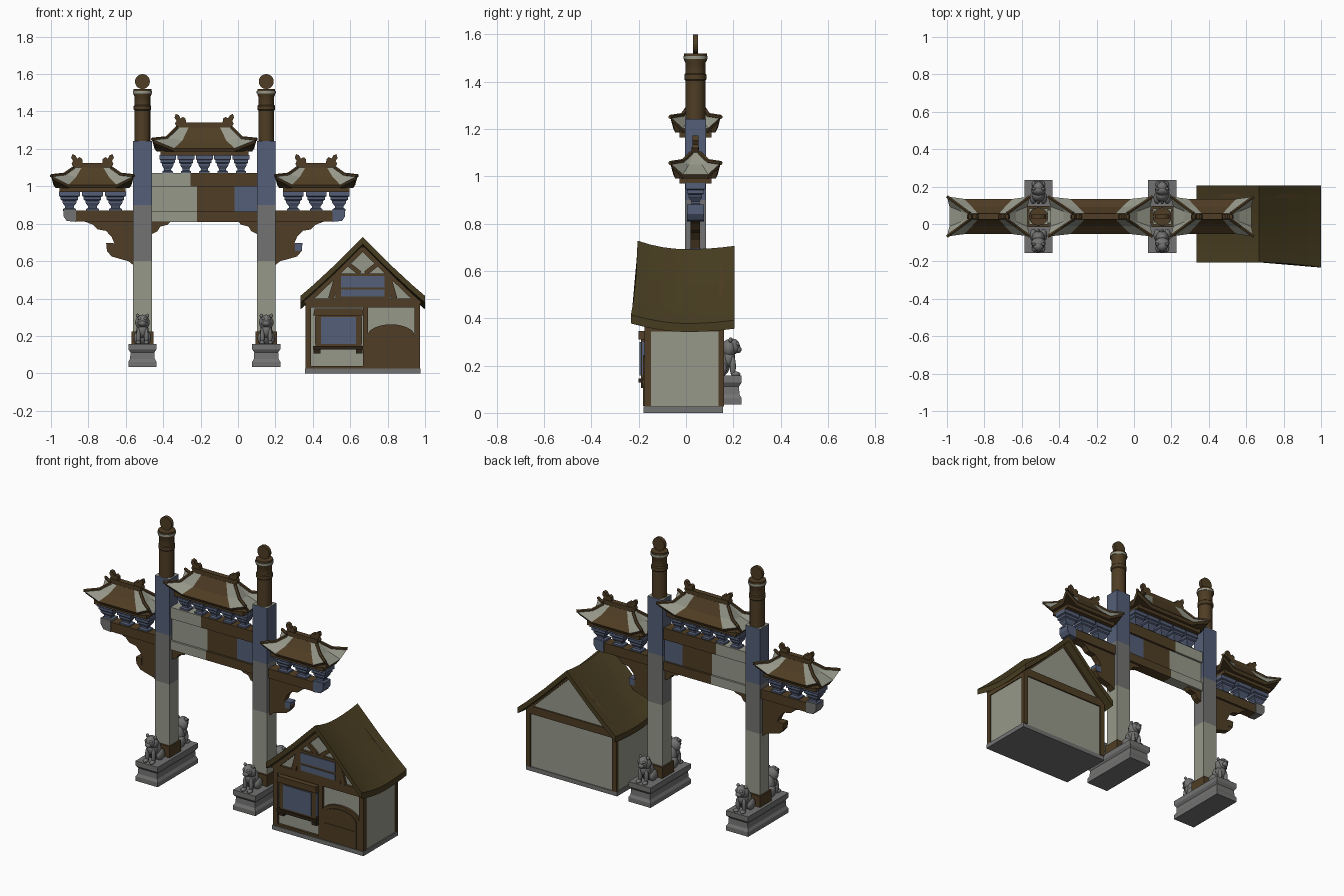
import bpy, bmesh, math
from mathutils import Vector, Matrix

if "Cube" in bpy.data.objects:
    bpy.data.objects.remove(bpy.data.objects["Cube"])

def material(name, r, g, b):
    m = bpy.data.materials.new(name)
    m.diffuse_color = (r, g, b, 1)
    m.use_nodes = True
    m.node_tree.nodes["Principled BSDF"].inputs["Base Color"].default_value = m.diffuse_color
    return m

BROWN = material("dark brown timber", 0.078, 0.047, 0.018)
ROOF = material("olive brown shingle", 0.064, 0.046, 0.015)
LIGHT = material("pale plaster", 0.31, 0.315, 0.255)
BLUE = material("slate blue", 0.088, 0.112, 0.185)
GREY = material("stone grey", 0.17, 0.17, 0.168)
DARK = material("near black timber", 0.025, 0.016, 0.008)

def finish(name, bm, mats, smooth=None):
    bmesh.ops.recalc_face_normals(bm, faces=bm.faces[:])
    me = bpy.data.meshes.new(name)
    bm.to_mesh(me)
    bm.free()
    for m in mats:
        me.materials.append(m)
    if smooth:
        me.polygons.foreach_set("use_smooth", [True] * len(me.polygons))
        me.set_sharp_from_angle(angle=math.radians(smooth))
    ob = bpy.data.objects.new(name, me)
    bpy.context.collection.objects.link(ob)
    return ob

def loft(name, rings, mats, rule=None, smooth=None):
    """Skin a list of closed rings; rule(band, segment) picks the material."""
    bm = bmesh.new()
    vs = [[bm.verts.new(p) for p in r] for r in rings]
    n = len(rings[0])
    for i in range(len(vs) - 1):
        for j in range(n):
            k = (j + 1) % n
            f = bm.faces.new((vs[i][j], vs[i][k], vs[i + 1][k], vs[i + 1][j]))
            f.material_index = rule(i, j) if rule else 0
    bm.faces.new(vs[0])
    bm.faces.new(vs[-1])
    return finish(name, bm, mats, smooth)

def rect(cx, cy, hx, hy, z):
    return [(cx - hx, cy - hy, z), (cx + hx, cy - hy, z), (cx + hx, cy + hy, z), (cx - hx, cy + hy, z)]

def box(name, x0, x1, y0, y1, z0, z1, mat):
    c = ((x0 + x1) / 2, (y0 + y1) / 2, abs(x1 - x0) / 2, abs(y1 - y0) / 2)
    return loft(name, [rect(*c, z0), rect(*c, z1)], [mat])

def prism(name, pts, y0, y1, mat):
    return loft(name, [[(x, y, z) for x, z in pts] for y in (y0, y1)], [mat])

def strip(name, a, b, w, y0, y1, mat):
    """Flat timber between two points in the front plane."""
    d = Vector((b[0] - a[0], b[1] - a[1])).normalized() * w / 2
    n = (-d.y, d.x)
    prism(name, [(a[0] + n[0], a[1] + n[1]), (b[0] + n[0], b[1] + n[1]),
                 (b[0] - n[0], b[1] - n[1]), (a[0] - n[0], a[1] - n[1])], y0, y1, mat)

def lathe(name, cx, cy, prof, mat, n=20):
    loft(name, [[(cx + r * math.cos(2 * math.pi * i / n), cy + r * math.sin(2 * math.pi * i / n), z)
                 for i in range(n)] for r, z in prof], [mat], smooth=35)

def bar(name, a, b, r, mat):
    a, b = Vector(a), Vector(b)
    bm = bmesh.new()
    M = Matrix.Translation((a + b) / 2) @ (b - a).to_track_quat('Z', 'Y').to_matrix().to_4x4()
    bmesh.ops.create_cone(bm, cap_ends=True, segments=6, radius1=r, radius2=r, depth=(b - a).length, matrix=M)
    finish(name, bm, [mat])

GX, GY = -0.18, 0.04          # gate centre

# Guardian lions: mirrored ellipsoids, facing outward
def lion(name, cx, s):
    bm = bmesh.new()
    def ell(x, y, z, rx, ry, rz, both=False):
        for m in ((1, -1) if both else (1,)):
            M = Matrix.Translation((cx + m * x, GY + s * y, z)) @ Matrix.Diagonal((rx, ry, rz, 1))
            bmesh.ops.create_uvsphere(bm, u_segments=14, v_segments=9, radius=1, matrix=M)
    ell(.027, .10, .188, .020, .034, .034, True)     # haunches
    ell(0, .112, .215, .035, .036, .06)              # body
    ell(0, .138, .232, .033, .03, .042)              # chest
    ell(0, .142, .272, .040, .030, .040)             # mane
    ell(0, .158, .28, .030, .03, .034)               # head
    ell(0, .180, .268, .019, .015, .015)             # muzzle
    ell(.014, .176, .291, .011, .010, .008, True)    # brows
    ell(.026, .148, .308, .010, .008, .011, True)    # ears
    ell(.021, .158, .197, .012, .013, .044, True)    # front legs
    ell(.022, .170, .164, .014, .020, .011, True)    # paws
    ell(0, .078, .215, .010, .012, .035)             # tail
    finish(name, bm, [GREY], smooth=60)

# Gate pillars with stone bases, round brown tops and flat discs
for side, s in (("left", -1), ("right", 1)):
    cx = GX + s * 0.331
    base = [(.075, .195, .035), (.075, .195, .062), (.066, .186, .078),
            (.064, .184, .112), (.075, .195, .128), (.075, .195, .157)]
    loft(side + "_pillar_base", [rect(cx, GY, *b) for b in base], [GREY])
    box(side + "_pillar_foot", cx - .058, cx + .058, GY - .056, GY + .056, .157, .225, BROWN)
    loft(side + "_pillar", [rect(cx, GY, .05, .044, z) for z in (.225, .60, .90, 1.243)],
         [LIGHT, GREY, BLUE], lambda i, j: i)
    lathe(side + "_pillar_top", cx, GY, [(.042, 1.243), (.042, 1.405), (.047, 1.41), (.047, 1.43), (.042, 1.435),
          (.042, 1.48), (.048, 1.49), (.048, 1.52)], BROWN)
    lathe(side + "_pillar_ring", cx, GY, [(.051, 1.497), (.051, 1.509)], LIGHT)
    prism(side + "_finial_disc", [(cx + .04 * math.cos(a * math.pi / 10), 1.56 + .04 * math.sin(a * math.pi / 10))
                                  for a in range(20)], GY - .011, GY + .011, BROWN)
    lion(side + "_front_lion", cx, -1)
    lion(side + "_back_lion", cx, 1)

# Middle beams and panel, painted in sections
def painted(name, hy, z0, z1, parts):
    for k, (x0, x1, m) in enumerate(parts):
        box(f"{name}_{k + 1}", x0, x1, GY - hy, GY + hy, z0, z1, m)
painted("upper_beam", .034, 1.0, 1.07, [(-.465, -.255, LIGHT), (-.255, .105, BROWN)])
painted("middle_panel", .022, .865, 1.0, [(-.465, -.22, LIGHT), (-.22, -.02, BROWN), (-.02, .105, BLUE)])
painted("lower_beam", .034, .81, .865, [(-.465, -.22, LIGHT), (-.22, .105, BROWN)])

# Hipped roof with upturned corners, hip ribs, ridge and curled ridge ends
OUT = [(-1, -1), (-.58, -1), (.58, -1), (1, -1), (1, -.5), (1, .5),
       (1, 1), (.58, 1), (-.58, 1), (-1, 1), (-1, .5), (-1, -.5)]
def eave_ring(cx, hx, hy, z, lift):
    pts = []
    for u, v in OUT:
        corner = abs(u) == 1 and abs(v) == 1
        pull = 0 if lift == 0 or corner else min(lift * .3, .013)
        x = u * hx - (math.copysign(pull, u) if abs(u) == 1 else 0)
        y = v * hy - (math.copysign(pull, v) if abs(v) == 1 else 0)
        pts.append((cx + x, GY + y, z + (lift if corner else 0)))
    return pts

def hip_roof(name, cx, hx, top, z, h):
    rings = [eave_ring(cx, hx - .012, .098, z, .045), eave_ring(cx, hx, .107, z + .018, .048),
             eave_ring(cx, top + (hx - top) * .42, .055, z + .06, .014), eave_ring(cx, top, .017, z + h, 0)]
    loft(name + "_tiles", rings, [BROWN, LIGHT], lambda i, j: 0 if i == 0 or j in (1, 7) else 1)
    for c in (0, 3, 6, 9):
        for i in (1, 2):
            bar(f"{name}_hip_rib", rings[i][c], rings[i + 1][c], .009, BROWN)
    box(name + "_ridge", cx - top, cx + top, GY - .016, GY + .016, z + h - .01, z + h + .025, BROWN)
    curl = [(-.05, 0), (.0, 0), (.012, .02), (.004, .035), (.014, .052), (.008, .072),
            (-.008, .066), (-.018, .048), (-.032, .056), (-.045, .046)]
    for s in (-1, 1):
        prism(name + "_ridge_curl", [(cx + s * (top + d), z + h + dz) for d, dz in curl], GY - .012, GY + .012, BROWN)
    box(name + "_soffit", cx - hx + .045, cx + hx - .045, GY - .068, GY + .068, z - .02, z + .012, BROWN)

# Cup-shaped brackets carrying the roofs
def cups(name, xs, w, z0, z1):
    prof = [(.62, 0), (.62, .1), (.42, .16), (.42, .24), (.68, .42), (.68, .52), (.85, .58), (.85, .72), (1, .76), (1, 1)]
    for x in xs:
        loft(name, [rect(x, GY, w * a, .042 * a, z0 + (z1 - z0) * t) for a, t in prof], [BLUE])

hip_roof("middle_roof", GX, .28, .145, 1.185, .13)
cups("middle_roof_cup", [GX + .098 * k for k in range(-2, 3)], .045, 1.07, 1.168)
for side, s in (("left", -1), ("right", 1)):
    cx = GX + s * .598
    hip_roof(side + "_roof", cx, .222, .10, .99, .11)
    cups(side + "_roof_cup", [cx - .123, cx, cx + .123], .055, .868, .972)
    X = lambda d: GX + s * (.381 + d)
    # side beam, its end cap and the stepped scroll bracket below
    box(side + "_side_beam", X(0), X(.305), GY - .033, GY + .033, .812, .87, BROWN)
    prism(side + "_beam_end", [(X(.305), .81), (X(.355), .815), (X(.372), .84), (X(.372), .88), (X(.305), .88)],
          GY - .036, GY + .036, BLUE if s > 0 else GREY)
    scroll = [(0, .58), (.025, .60), (.07, .612), (.115, .625), (.14, .655), (.143, .695), (.10, .695),
              (.115, .73), (.145, .762), (.19, .77), (.215, .795), (.26, .812), (0, .812)]
    prism(side + "_scroll_bracket", [(X(d), z) for d, z in scroll], GY - .02, GY + .02, BROWN)
    prism(side + "_scroll_tip", [(X(.105), .655), (X(.139), .655), (X(.144), .696), (X(.105), .696)],
          GY - .023, GY + .023, BLUE if s > 0 else BROWN)
    Y = lambda d: GX + s * (.281 - d)
    prism(side + "_inner_bracket", [(Y(0), .745), (Y(.03), .76), (Y(.045), .785), (Y(.085), .795), (Y(.10), .812), (Y(0), .812)],
          GY - .02, GY + .02, BROWN)

# House shell
HX, YF, YB = .667, -.162, .152
box("house_plinth", .358, .976, -.18, .156, 0, .026, GREY)
prism("house_walls", [(HX - .302, .026), (HX + .302, .026), (HX + .302, .37), (HX, .66), (HX - .302, .37)], YF, YB, LIGHT)

# Sagging shingle roof
half = [(.333, .378), (.27, .432), (.15, .543)]
prof = [(-d, z) for d, z in half] + [(0, .692)] + [(d, z) for d, z in half[::-1]]
rings = []
for k in range(9):
    t = k / 4 - 1
    sag = t * t * (.036 if t < 0 else .014)
    y = .205 * t
    top = [(HX + d, y - (.028 * (d / .333) ** 2 if d > 0 and t < 0 else 0) * t * t, z + sag) for d, z in prof]
    rings.append(top + [(x, yy, z - .036) for x, yy, z in top[::-1]])
loft("house_roof", rings, [ROOF])

# Timber frame, same on front and back
for y0, y1, tag in ((YF - .014, YF + .01, "front"), (YB - .01, YB + .008, "back")):
    for x0, x1 in ((.36, .39), (.944, .974)):
        box(tag + "_corner_post", x0, x1, y0, y1, .026, .37, BROWN)
    box(tag + "_tie_beam", .36, .974, y0, y1, .352, .40, BROWN)
    for s in (-1, 1):
        strip(tag + "_rafter", (HX + s * .31, .375), (HX, .672), .035, y0, y1, BROWN)
for x in (.361, .969):
    box("side_top_beam", x, x + .005, YF, YB, .345, .375, BROWN)
    for y in (YF, YB - .015):
        box("side_post", x, x + .005, y, y + .015, .026, .36, BROWN)

# Front gable: shuttered window and braces
y0 = YF - .014
box("gable_panel", .522, .815, y0, YF, .395, .535, BROWN)
for z0, z1 in ((.412, .448), (.46, .52)):
    box("gable_window", .55, .783, y0 - .004, y0, z0, z1, BLUE)
for s in (-1, 1):
    strip("gable_brace", (HX + s * .015, .535), (HX + s * .085, .59), .024, y0, YF, BROWN)
    strip("gable_foot_brace", (HX + s * .17, .40), (HX + s * .135, .52), .03, y0, YF, BROWN)

# Front ground floor: sill beam, posts and arched door
box("front_sill_beam", .36, .974, y0, YF, .026, .04, BROWN)
box("front_mid_post", .668, .696, y0, YF, .026, .36, BROWN)
def arch(hw, z0, spring, rise):
    return [(.818 - hw, z0)] + [(.818 - hw * math.cos(math.pi * i / 12), spring + rise * math.sin(math.pi * i / 12))
                                for i in range(13)] + [(.818 + hw, z0)]
prism("door_surround", arch(.126, .03, .20, .062), y0, YF, BROWN)
prism("door_leaf", arch(.108, .03, .19, .052), y0 - .006, y0, BROWN)
box("door_rail", .715, .921, y0 - .009, y0, .125, .137, BROWN)

# Bay window
box("bay_body", .415, .66, -.19, YF, .135, .33, BROWN)
prism("bay_hood", [(.402, .31), (.672, .31), (.665, .347), (.41, .347)], -.2, YF, BROWN)
box("bay_sill", .402, .668, -.2, YF, .128, .146, DARK)
for x in (.405, .63):
    box("bay_sill_bracket", x, x + .035, -.19, YF, .105, .13, DARK)
box("bay_glass", .443, .632, -.196, -.19, .158, .30, BLUE)
for x in (.411, .66):
    box("bay_side_glass", x, x + .004, -.186, -.166, .16, .30, BLUE)
